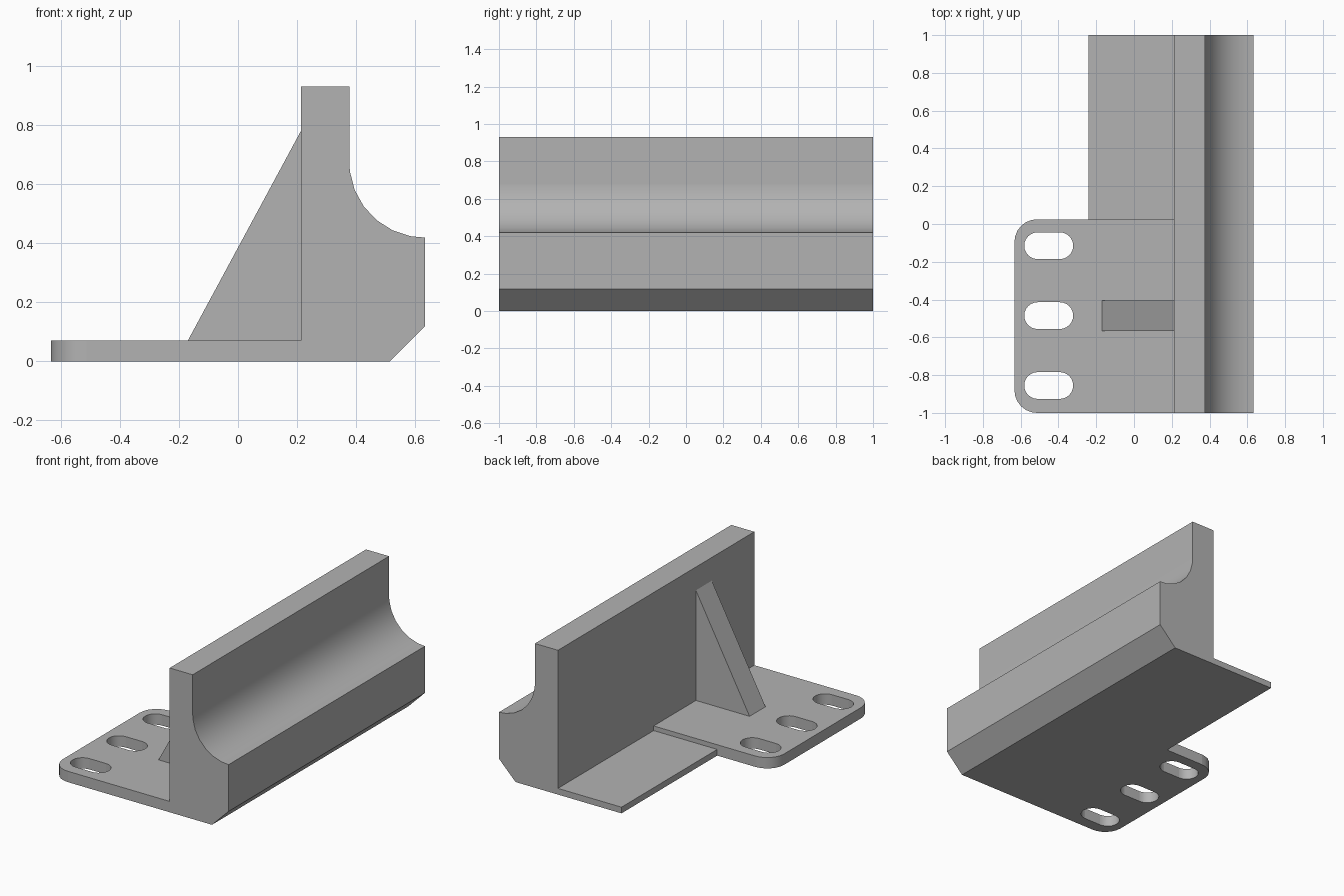
import bpy, bmesh
from math import cos, sin, radians
from mathutils import Vector

cube = bpy.data.objects.get("Cube")
if cube:
    bpy.data.objects.remove(cube, do_unlink=True)

grey = bpy.data.materials.new("light grey")
grey.use_nodes = True
colour = (0.45, 0.45, 0.45, 1)
grey.diffuse_color = colour
grey.node_tree.nodes["Principled BSDF"].inputs["Base Color"].default_value = colour


def arc(cx, cy, r, angles):
    return [(cx + r * cos(radians(a)), cy + r * sin(radians(a))) for a in angles]


def prism(name, outline, place, offset, is_curved=lambda c, n: False):
    """Extrude a 2D outline placed in space; smooth the faces chosen by rule."""
    bm = bmesh.new()
    face = bm.faces.new([bm.verts.new(place(a, b)) for a, b in outline])
    ext = bmesh.ops.extrude_face_region(bm, geom=[face], use_keep_orig=True)
    verts = [v for v in ext["geom"] if isinstance(v, bmesh.types.BMVert)]
    bmesh.ops.translate(bm, verts=verts, vec=offset)
    bmesh.ops.recalc_face_normals(bm, faces=bm.faces)
    for f in bm.faces:
        f.smooth = is_curved(f.calc_center_median(), f.normal)
    mesh = bpy.data.meshes.new(name)
    bm.to_mesh(mesh)
    bm.free()
    mesh.materials.append(grey)
    obj = bpy.data.objects.new(name, mesh)
    bpy.context.collection.objects.link(obj)
    return obj


def side(y):
    return lambda a, b: (a, y, b)


def flat(z):
    return lambda a, b: (a, b, z)


WALL, EDGE, TOP = 0.213, 0.633, 0.07

# Main block: upright wall, concave cove and chamfered lower edge
cove = arc(EDGE, 0.675, 0.256, [180, 187.2, 201.6, 216, 230.4, 244.8, 259.2, 270])
profile = [(WALL, 0), (0.515, 0), (EDGE, 0.118)] + cove[::-1] + [(0.377, 0.93), (WALL, 0.93)]
prism("main_block", profile, side(-1), Vector((0, 2, 0)),
      lambda c, n: 0.4 < c.z < 0.675 and n.x > 0.01 and n.z > 0.01)

# Mounting plate with two rounded outer corners
R, LEFT, BACK = 0.12, -0.633, 0.025
outline = ([(WALL, -1), (WALL, BACK)]
           + arc(LEFT + R, BACK - R, R, range(90, 181, 15))
           + arc(LEFT + R, R - 1, R, range(180, 271, 15)))
plate = prism("mounting_plate", outline, flat(0), Vector((0, 0, TOP)),
              lambda c, n: 0.01 < abs(n.x) < 0.999)

# Three slotted holes through the plate
for y in (-0.115, -0.485, -0.855):
    slot = (arc(-0.393, y, 0.071, range(-90, 91, 15))
            + arc(-0.51, y, 0.071, range(90, 271, 15)))
    cutter = prism("slot_cutter", slot, flat(-0.1), Vector((0, 0, 0.3)),
                   lambda c, n: 0.01 < abs(n.x))
    cutter.hide_render = True
    mod = plate.modifiers.new("slot", "BOOLEAN")
    mod.operation, mod.solver, mod.object = "DIFFERENCE", "EXACT", cutter
    bpy.context.view_layer.objects.active = plate
    bpy.ops.object.modifier_apply(modifier=mod.name)
    bpy.data.objects.remove(cutter, do_unlink=True)

# Thinner shelf behind the plate
prism("rear_shelf", [(-0.24, BACK), (WALL, BACK), (WALL, 1), (-0.24, 1)],
      flat(0), Vector((0, 0, 0.04)))

# Triangular gusset bracing the wall
prism("gusset", [(-0.17, TOP), (WALL, TOP), (WALL, 0.78)],
      side(-0.567), Vector((0, 0.162, 0)))
